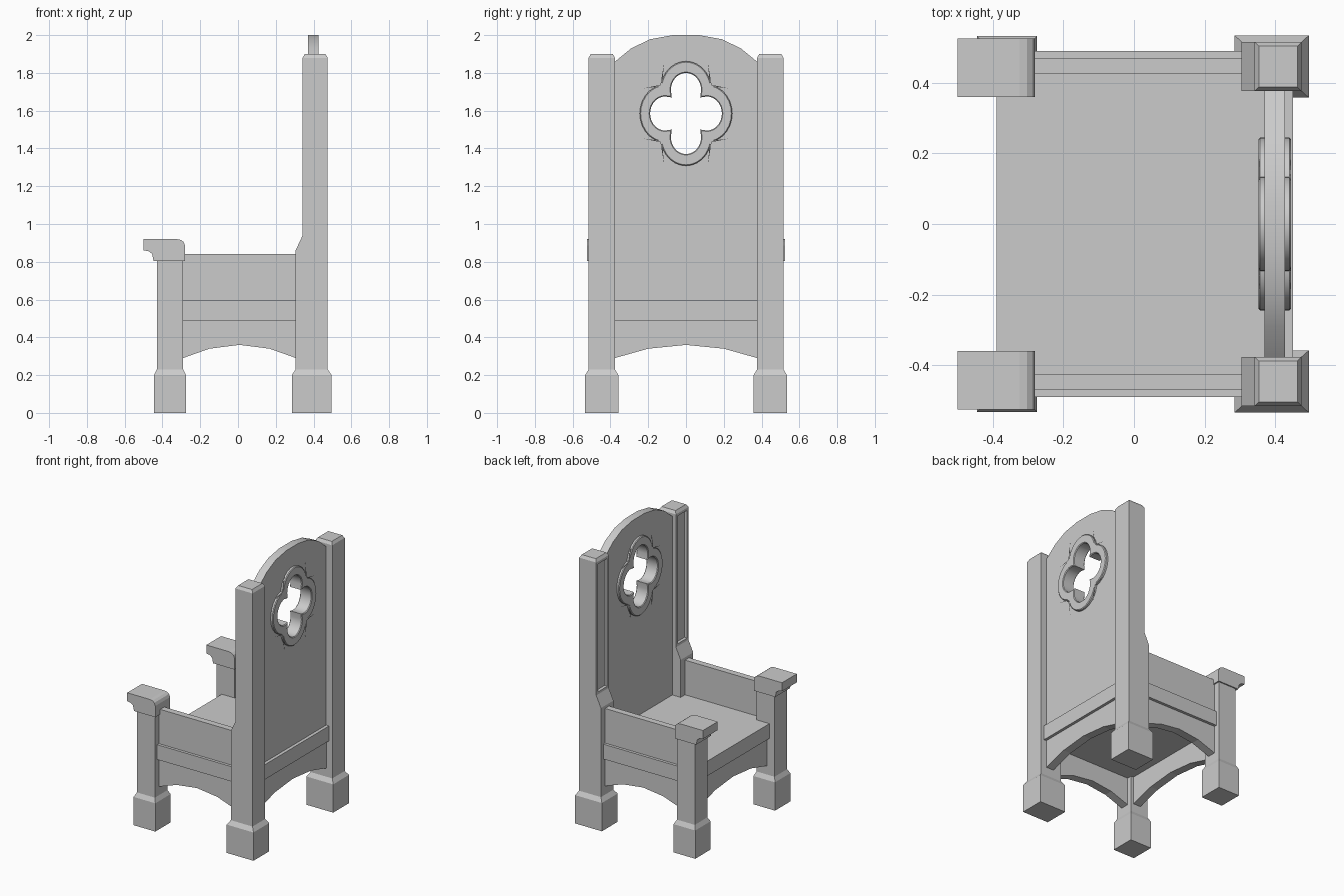
import bpy, bmesh, math

cube = bpy.data.objects.get("Cube")
if cube:
    bpy.data.objects.remove(cube, do_unlink=True)

grey = bpy.data.materials.new("plain_grey")
grey.use_nodes = True
colour = (0.6, 0.6, 0.6, 1)
grey.diffuse_color = colour
grey.node_tree.nodes["Principled BSDF"].inputs["Base Color"].default_value = colour


def finish(name, bm):
    bmesh.ops.recalc_face_normals(bm, faces=bm.faces)
    mesh = bpy.data.meshes.new(name)
    bm.to_mesh(mesh)
    bm.free()
    mesh.materials.append(grey)
    obj = bpy.data.objects.new(name, mesh)
    bpy.context.collection.objects.link(obj)
    return obj


def box(name, x0, x1, y0, y1, z0, z1):
    bm = bmesh.new()
    bmesh.ops.create_cube(bm, size=1)
    for v in bm.verts:
        v.co = ((x0 + x1) / 2 + v.co.x * (x1 - x0),
                (y0 + y1) / 2 + v.co.y * (y1 - y0),
                (z0 + z1) / 2 + v.co.z * (z1 - z0))
    return finish(name, bm)


def prism(name, outline, axis, start, end):
    """Extrude an outline of (across, z) points along x or y."""
    bm = bmesh.new()
    place = (lambda a, z: (start, a, z)) if axis == "x" else (lambda a, z: (a, start, z))
    face = bm.faces.new([bm.verts.new(place(a, z)) for a, z in outline])
    moved = bmesh.ops.extrude_face_region(bm, geom=[face])["geom"]
    step = (end - start, 0, 0) if axis == "x" else (0, end - start, 0)
    bmesh.ops.translate(bm, vec=step, verts=[v for v in moved if isinstance(v, bmesh.types.BMVert)])
    return finish(name, bm)


def post(name, y, sections, recess=False):
    """Stack rectangular sections of (z, x0, x1, half depth)."""
    bm = bmesh.new()
    rings = [[bm.verts.new(p) for p in ((x0, y - h, z), (x1, y - h, z), (x1, y + h, z), (x0, y + h, z))]
             for z, x0, x1, h in sections]
    bm.faces.new(rings[0])
    bm.faces.new(rings[-1])
    for low, high in zip(rings, rings[1:]):
        for i in range(4):
            j = (i + 1) % 4
            bm.faces.new((low[i], low[j], high[j], high[i]))
    bmesh.ops.recalc_face_normals(bm, faces=bm.faces)
    if recess:
        # sunk panel on the tall inner face
        tall = [f for f in bm.faces if f.normal.x < -0.99 and f.calc_center_median().z > 1.2]
        bmesh.ops.inset_individual(bm, faces=tall, thickness=0.025)
        bmesh.ops.inset_individual(bm, faces=tall, thickness=0.008, depth=-0.014)
    return finish(name, bm)


def quatrefoil(radius, corner, reach=0.11, stretch=1.13, steps=14):
    """Four round lobes joined at square inner corners."""
    points = []
    for k in range(4):
        turn = k * math.pi / 2
        lobe = [(reach + radius * math.cos(a), radius * math.sin(a))
                for a in (math.pi * (i / steps - 0.5) for i in range(steps + 1))]
        for u, v in lobe + [(corner, corner)]:
            points.append((u * math.cos(turn) - v * math.sin(turn),
                           1.585 + stretch * (u * math.sin(turn) + v * math.cos(turn))))
    return points


def pierced(name, outlines, x, half, bevel=0.0):
    """Filled flat outline with holes, standing across the chair."""
    curve = bpy.data.curves.new(name, "CURVE")
    curve.dimensions = "2D"
    curve.fill_mode = "BOTH"
    curve.extrude = half - bevel
    curve.bevel_depth = bevel
    curve.bevel_resolution = 0
    curve.offset = -bevel
    for outline in outlines:
        spline = curve.splines.new("POLY")
        spline.points.add(len(outline) - 1)
        for point, (a, z) in zip(spline.points, outline):
            point.co = (a, z, 0, 1)
        spline.use_cyclic_u = True
    curve.materials.append(grey)
    obj = bpy.data.objects.new(name, curve)
    obj.location.x = x
    obj.rotation_euler = (math.pi / 2, 0, math.pi / 2)
    bpy.context.collection.objects.link(obj)
    bpy.ops.object.select_all(action="DESELECT")
    obj.select_set(True)
    bpy.context.view_layer.objects.active = obj
    bpy.ops.object.convert(target="MESH")
    bpy.ops.object.shade_smooth_by_angle(angle=math.radians(30))


def apron(name, axis, middle, half, start, end):
    """Rail whose lower edge is a shallow faceted arch."""
    arch = [(-1, 0.29), (-0.53, 0.34), (0, 0.36), (0.53, 0.34), (1, 0.29)]
    outline = [(middle + t * half, z) for t, z in arch]
    outline += [(middle + half, 0.5), (middle - half, 0.5)]
    prism(name, outline, axis, start, end)


# Seat slab, standing slightly proud of the panels
box("seat", -0.39, 0.45, -0.49, 0.49, 0.49, 0.595)

# Tall back panel with arched top and pierced quatrefoil
half_top = [(0.39, 1.848), (0.29, 1.93), (0.19, 1.978), (0.07, 2.0)]
back_outline = [(-0.39, 0.59), (0.39, 0.59)] + half_top + [(-a, z) for a, z in reversed(half_top)]
hole = quatrefoil(0.08, 0.075)
pierced("back_panel", [back_outline, hole], 0.3985, 0.0285)
pierced("quatrefoil_trim", [quatrefoil(0.135, 0.131), hole], 0.3985, 0.0465, 0.005)

# Aprons under the seat at the front and back
apron("front_apron", "x", 0, 0.378, -0.37, -0.31)
apron("back_apron", "x", 0, 0.378, 0.37, 0.43)

cap_profile = [(-0.5, 0.92), (-0.5, 0.86), (-0.475, 0.857), (-0.455, 0.842), (-0.447, 0.805),
               (-0.28, 0.805), (-0.28, 0.885), (-0.288, 0.905), (-0.303, 0.916), (-0.325, 0.92)]

for label, side in (("near", -1), ("far", 1)):
    y = side * 0.446
    # Posts with flared feet
    post(label + "_front_leg", y, [(0, -0.445, -0.275, 0.086), (0.2, -0.445, -0.275, 0.086),
                                   (0.23, -0.43, -0.29, 0.07), (0.81, -0.43, -0.29, 0.07)])
    post(label + "_back_post", y, [(0, 0.285, 0.495, 0.088), (0.2, 0.285, 0.495, 0.088),
                                   (0.23, 0.305, 0.475, 0.07), (0.86, 0.305, 0.475, 0.07),
                                   (0.94, 0.342, 0.475, 0.07), (1.88, 0.342, 0.475, 0.07),
                                   (1.9, 0.354, 0.463, 0.058)], recess=True)
    # Arm cap, side panel and side apron
    prism(label + "_arm_cap", cap_profile, "y", side * 0.36, side * 0.525)
    box(label + "_side_panel", -0.3, 0.32, *sorted((side * 0.425, side * 0.47)), 0.58, 0.84)
    apron(label + "_side_apron", "y", 0.008, 0.3, side * 0.41, side * 0.47)
